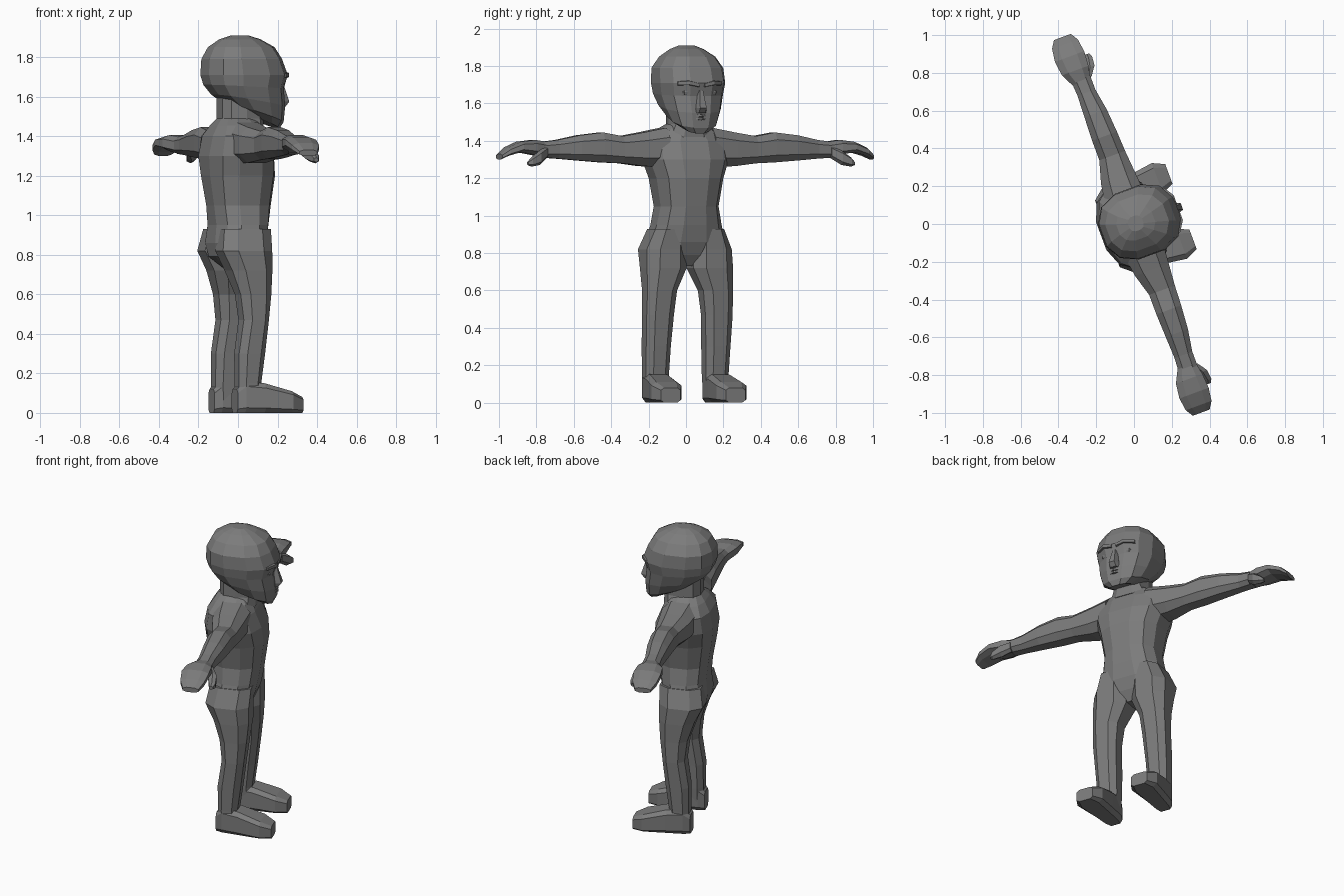
import bpy
import bmesh
from math import cos, sin, pi, radians, copysign
from mathutils import Matrix, Vector

default_cube = bpy.data.objects.get("Cube")
if default_cube:
    bpy.data.objects.remove(default_cube, do_unlink=True)

# The whole figure is turned about z; local axes are forward, left, up
TURN = Matrix.Rotation(radians(20.3), 4, "Z")

clay = bpy.data.materials.new("grey clay")
clay.use_nodes = True
GREY = (0.2, 0.2, 0.2, 1)
clay.diffuse_color = GREY
clay.node_tree.nodes["Principled BSDF"].inputs["Base Color"].default_value = GREY


# Placement of a cross-section: position along the axis, then two spans
def along_up(position, forward, left):
    return Vector((forward, left, position))


def along_left(position, forward, up):
    return Vector((forward, position, up))


def along_forward(position, left, up):
    return Vector((position, left, up))


def finish(name, mesh_builder):
    """Turn a bmesh into a flat shaded object in the clay colour."""
    bmesh.ops.recalc_face_normals(mesh_builder, faces=mesh_builder.faces)
    mesh_builder.transform(TURN)
    mesh = bpy.data.meshes.new(name)
    mesh_builder.to_mesh(mesh)
    mesh_builder.free()
    mesh.materials.append(clay)
    part = bpy.data.objects.new(name, mesh)
    bpy.context.collection.objects.link(part)
    return part


def rounded(value, power):
    return copysign(abs(value) ** power, value)


def loft(name, place, rows, sides=8, power=0.75, side=1):
    """Skin rounded sections: position, low/high of both spans, tilt."""
    builder = bmesh.new()
    rings = []
    fit = cos(pi / sides) ** power
    for position, a_low, a_high, b_low, b_high, *tilt in rows:
        ring = []
        for step in range(sides):
            angle = (step + 0.5) * 2 * pi / sides
            across = rounded(cos(angle), power) / fit
            over = rounded(sin(angle), power) / fit
            a = (a_low + a_high + (a_high - a_low) * across) / 2
            b = (b_low + b_high + (b_high - b_low) * over) / 2
            lean = tilt[0] * across if tilt else 0
            point = place(position + lean, a, b)
            point.y *= side
            ring.append(builder.verts.new(point))
        rings.append(ring)
    for lower, upper in zip(rings, rings[1:]):
        for step in range(sides):
            following = (step + 1) % sides
            builder.faces.new((lower[step], lower[following],
                               upper[following], upper[step]))
    builder.faces.new(rings[0])
    builder.faces.new(rings[-1])
    return finish(name, builder)


def symmetric(rows):
    """Expand height, back, front, half width, tilt into full spans."""
    return [(z, back, front, -half, half, *tilt)
            for z, back, front, half, *tilt in rows]


# Torso from crotch to shoulders
loft("torso", along_up, symmetric([
    (.73, -.07, .05, .04),
    (.79, -.14, .09, .14),
    (.86, -.15, .12, .21),
    (.95, -.14, .14, .185),
    (1.05, -.15, .155, .165),
    (1.2, -.175, .175, .19),
    (1.3, -.185, .165, .225),
    (1.4, -.165, .125, .225),
    (1.455, -.13, .1, .16),
    (1.49, -.1, .08, .1),
]), sides=12, power=.8)

# Neck
loft("neck", along_up, symmetric([
    (1.42, -.12, .12, .13),
    (1.49, -.1, .12, .1),
    (1.6, -.1, .12, .1),
]), sides=10)

# Head with tilted jaw sections
loft("head", along_up, symmetric([
    (1.475, .04, .215, .07, -.035),
    (1.515, -.05, .23, .125, -.045),
    (1.58, -.125, .235, .155, -.03),
    (1.65, -.165, .225, .175, -.01),
    (1.71, -.18, .245, .185),
    (1.79, -.175, .215, .18),
    (1.85, -.145, .18, .14),
    (1.89, -.09, .11, .085),
    (1.91, -.03, .05, .04),
]), sides=12, power=.82)

# Nose and lips
loft("nose", along_up, symmetric([
    (1.55, .2, .25, .028),
    (1.575, .2, .27, .028),
    (1.67, .2, .24, .013),
]), sides=6)
for name, height in (("upper_lip", 1.535), ("lower_lip", 1.518)):
    loft(name, along_left, [
        (-.045, .19, .225, height - .004, height + .004),
        (0, .19, .247, height - .009, height + .009),
        (.045, .19, .225, height - .004, height + .004),
    ], sides=6)

for label, side in (("left", 1), ("right", -1)):
    # Brow and eye
    loft(label + "_brow", along_left, [
        (.015, .19, .25, 1.685, 1.71),
        (.07, .18, .25, 1.695, 1.725),
        (.125, .15, .215, 1.695, 1.72),
    ], sides=6, side=side)
    builder = bmesh.new()
    bmesh.ops.create_uvsphere(builder, u_segments=8, v_segments=6, radius=.03)
    builder.transform(Matrix.Translation((.207, .07 * side, 1.66))
                      @ Matrix.Diagonal((.6, 1, .55, 1)))
    finish(label + "_eye", builder)

    # Leg from ankle to hip
    loft(label + "_leg", along_up, [
        (.06, -.07, .06, .11, .235),
        (.15, -.07, .05, .105, .235),
        (.3, -.07, .07, .1, .24),
        (.47, -.045, .09, .09, .245),
        (.6, -.06, .105, .075, .243),
        (.72, -.1, .115, .02, .245),
        (.82, -.15, .115, .02, .242),
        (.93, -.13, .12, .03, .195),
    ], side=side)

    # Boxy foot
    loft(label + "_foot", along_forward, [
        (-.08, .125, .215, 0, .12),
        (-.04, .11, .235, 0, .16),
        (.06, .105, .25, 0, .15),
        (.2, .1, .27, 0, .11),
        (.265, .13, .24, 0, .08),
    ], power=.45, side=side)

    # Arm from shoulder to wrist
    loft(label + "_arm", along_left, [
        (.13, -.11, .11, 1.26, 1.47),
        (.26, -.09, .1, 1.265, 1.445),
        (.38, -.055, .09, 1.28, 1.425),
        (.49, -.055, .085, 1.285, 1.445),
        (.62, -.05, .075, 1.295, 1.43),
        (.74, -.045, .055, 1.305, 1.405),
        (.82, -.05, .055, 1.31, 1.395),
    ], side=side)

    # Cupped mitten hand and thumb
    loft(label + "_hand", along_left, [
        (.8, -.05, .05, 1.31, 1.395),
        (.87, -.085, .065, 1.325, 1.405),
        (.95, -.095, .07, 1.34, 1.395),
        (1.02, -.085, .06, 1.32, 1.365),
        (1.06, -.06, .035, 1.3, 1.33),
    ], side=side)
    loft(label + "_thumb", along_left, [
        (.81, .02, .06, 1.31, 1.37),
        (.86, .045, .095, 1.275, 1.345),
        (.91, .06, .1, 1.265, 1.31),
        (.93, .065, .09, 1.27, 1.29),
    ], sides=6, side=side)
